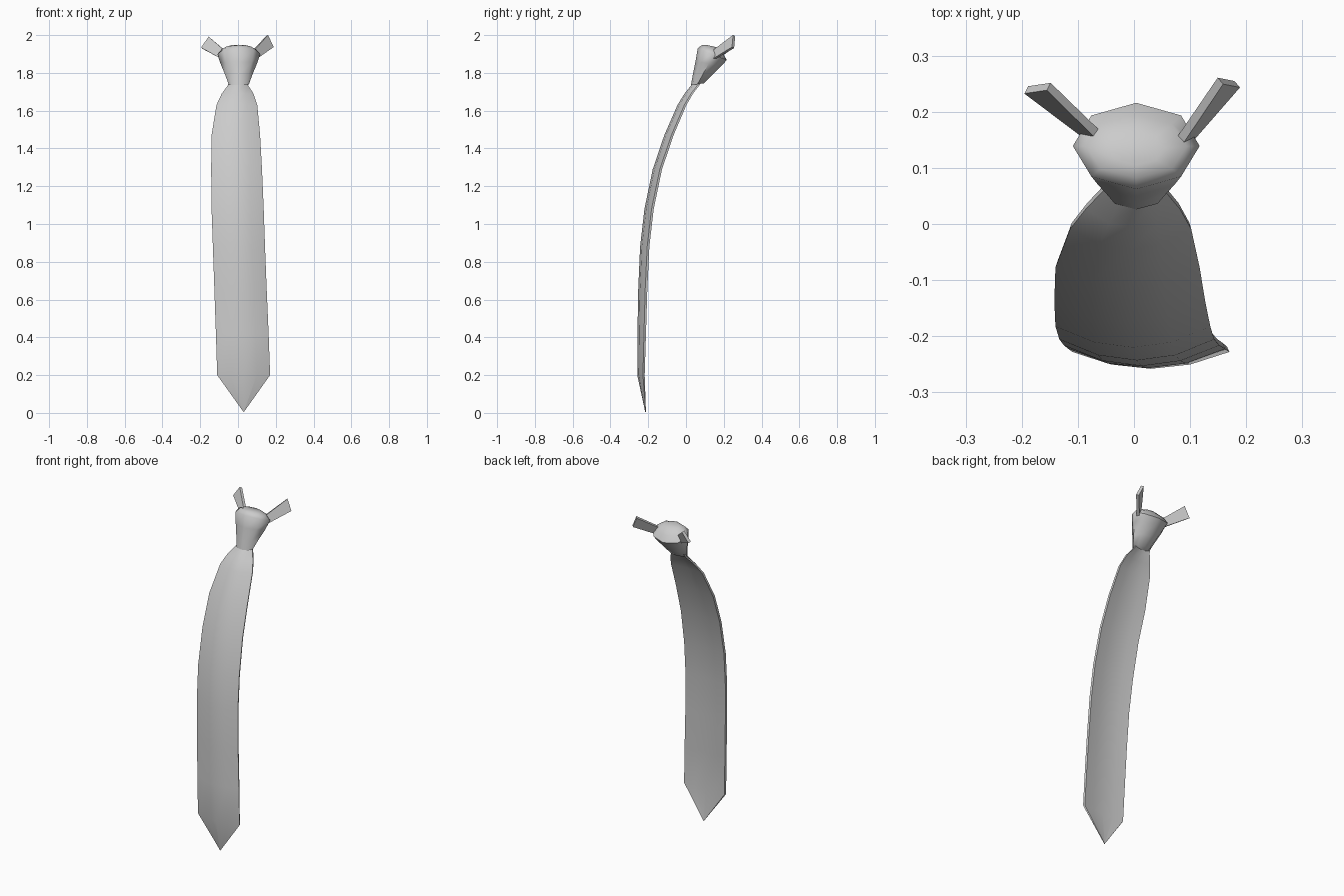
import bpy, bmesh, math
from mathutils import Vector

if "Cube" in bpy.data.objects:
    bpy.data.objects.remove(bpy.data.objects["Cube"])


def loft(name, rings, angle=50):
    """Skin a closed tube through rings of equal point count, capping both ends."""
    bm = bmesh.new()
    loops = [[bm.verts.new(p) for p in r] for r in rings]
    n = len(rings[0])
    for a, b in zip(loops, loops[1:]):
        for i in range(n):
            j = (i + 1) % n
            bm.faces.new((a[i], a[j], b[j], b[i]))
    bm.faces.new(loops[0])
    bm.faces.new(loops[-1])
    bmesh.ops.remove_doubles(bm, verts=bm.verts, dist=0.0005)
    bmesh.ops.recalc_face_normals(bm, faces=bm.faces)
    me = bpy.data.meshes.new(name)
    bm.to_mesh(me)
    bm.free()
    ob = bpy.data.objects.new(name, me)
    bpy.context.collection.objects.link(ob)
    bpy.ops.object.select_all(action='DESELECT')
    ob.select_set(True)
    bpy.context.view_layer.objects.active = ob
    bpy.ops.object.shade_smooth_by_angle(angle=math.radians(angle))
    return ob


# Tie blade: crowned thin section swept down a gentle curve
# (z, front y, depth, left x, right x)
sections = [
    (0.005, -0.216, 0.004, 0.029, 0.031),
    (0.20, -0.258, 0.040, -0.11, 0.17),
    (0.42, -0.257, 0.046, -0.117, 0.162),
    (0.65, -0.253, 0.049, -0.125, 0.152),
    (0.88, -0.243, 0.050, -0.133, 0.143),
    (1.08, -0.220, 0.050, -0.140, 0.136),
    (1.29, -0.176, 0.050, -0.142, 0.127),
    (1.47, -0.115, 0.050, -0.140, 0.117),
    (1.63, -0.045, 0.048, -0.114, 0.102),
    (1.69, -0.008, 0.046, -0.086, 0.082),
    (1.735, 0.028, 0.044, -0.053, 0.053),
    (1.77, 0.055, 0.040, -0.045, 0.045),
]


def blade_ring(z, yf, d, xl, xr):
    cx, hw = (xl + xr) / 2, (xr - xl) / 2
    front = [(cx + hw * t, yf + d * 0.75 * t * t, z) for t in (-1, -0.5, 0, 0.5, 1)]
    back = [(cx + hw * t, yf + d * (0.7 + 0.3 * t * t), z) for t in (0.97, 0.5, 0, -0.5, -0.97)]
    return front + back


loft("tie_blade", [blade_ring(*s) for s in sections])

# Knot: tilted octagonal rings flaring upward, closed by a low dome
# (front y, front z, back y, back z, half width)
knot = [
    (0.026, 1.735, 0.095, 1.745, 0.054),
    (0.036, 1.79, 0.140, 1.79, 0.072),
    (0.050, 1.86, 0.190, 1.84, 0.097),
    (0.062, 1.93, 0.216, 1.868, 0.113),
    (0.082, 1.946, 0.195, 1.905, 0.090),
    (0.105, 1.949, 0.165, 1.935, 0.050),
]


def knot_ring(yf, zf, yb, zb, hw):
    mid = Vector((0.004, (yf + yb) / 2, (zf + zb) / 2))
    half = Vector((0, yb - yf, zb - zf)) / 2
    ring = []
    for i in range(8):
        a = math.tau * i / 8
        ring.append(mid + half * math.sin(a) + Vector((hw * math.cos(a), 0, 0)))
    return ring


loft("tie_knot", [knot_ring(*k) for k in knot], 60)


# Neck straps: flat flared bands running back and up from the knot
def band(name, base, end, up0, up1, thick):
    base, end = Vector(base), Vector(end)
    rings = []
    for c, up in ((base, Vector(up0)), (end, Vector(up1))):
        side = (end - base).cross(up).normalized() * thick
        rings.append([c + up + side, c + up - side, c - up - side, c - up + side])
    loft(name, rings, 30)


band("strap_right", (0.088, 0.147, 1.895), (0.169, 0.252, 1.966),
     (-0.010, -0.004, 0.020), (-0.015, 0.003, 0.032), 0.008)
band("strap_left", (-0.070, 0.155, 1.890), (-0.172, 0.242, 1.960),
     (0.010, 0.0, 0.020), (0.020, 0.003, 0.029), 0.008)
